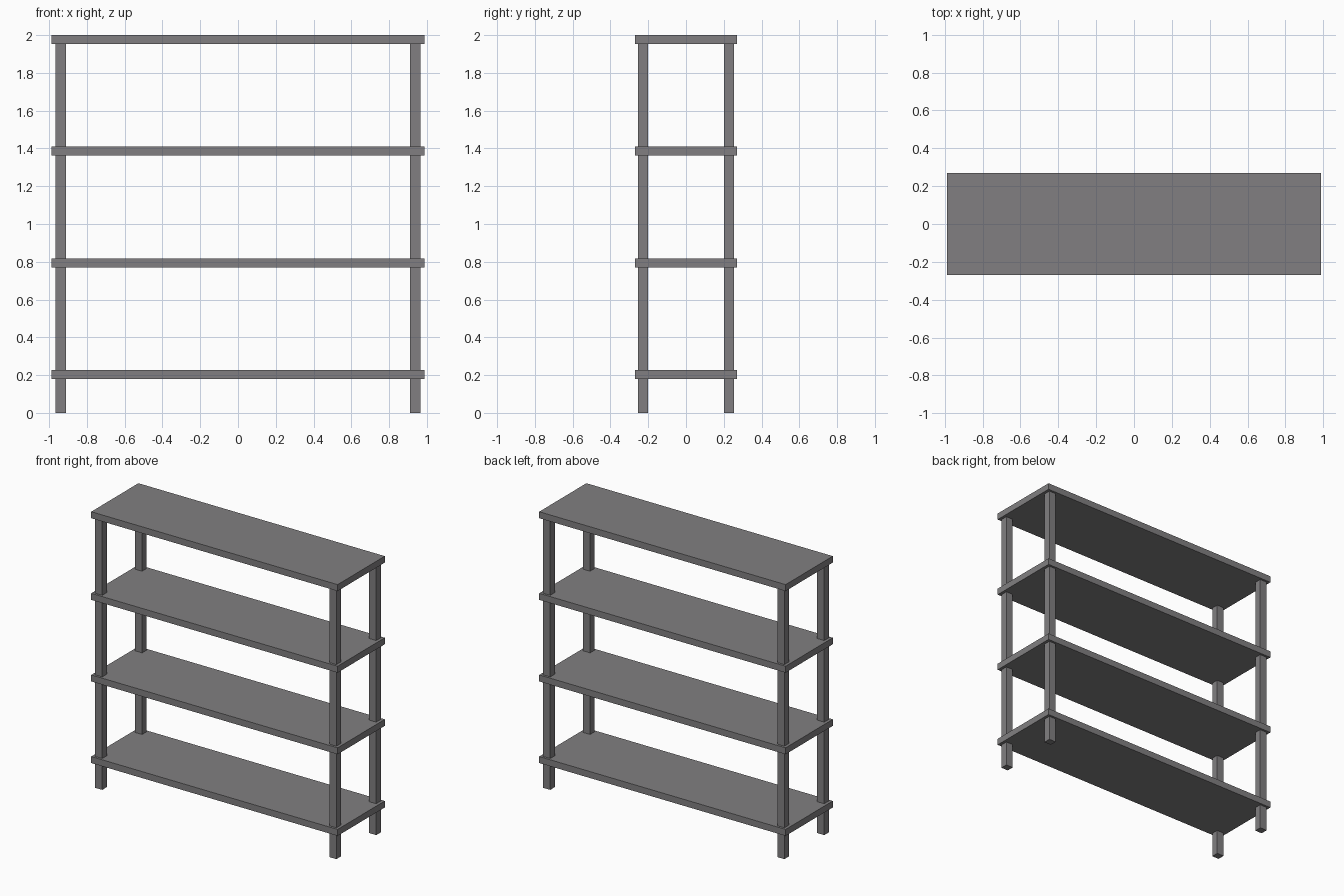
import bpy

if "Cube" in bpy.data.objects:
    bpy.data.objects.remove(bpy.data.objects["Cube"])

grey = bpy.data.materials.new("warm grey")
grey.diffuse_color = (0.22, 0.213, 0.22, 1.0)
grey.use_nodes = True
grey.node_tree.nodes["Principled BSDF"].inputs["Base Color"].default_value = grey.diffuse_color


def box(name, centre, size):
    """Axis-aligned box with its scale baked into the mesh."""
    bpy.ops.mesh.primitive_cube_add(size=1, location=centre)
    obj = bpy.context.object
    obj.name = name
    obj.scale = size
    bpy.ops.object.transform_apply(location=False, rotation=False, scale=True)
    obj.data.materials.append(grey)
    return obj


WIDTH, DEPTH, THICK = 1.974, 0.54, 0.047
TOP, SPACING = 2.0, 0.591
POST_X, POST_Y = 0.938, 0.228
POST_W, POST_D = 0.056, 0.052

# Four evenly spaced shelves
for i in range(4):
    z = TOP - THICK / 2 - (3 - i) * SPACING
    box(f"shelf_{i + 1}", (0, 0, z), (WIDTH, DEPTH, THICK))

# Four corner posts, running from the floor to the underside of the top shelf
height = TOP - THICK
for sx, side in ((-1, "left"), (1, "right")):
    for sy, end in ((-1, "front"), (1, "back")):
        box(f"post_{end}_{side}", (sx * POST_X, sy * POST_Y, height / 2),
            (POST_W, POST_D, height))
